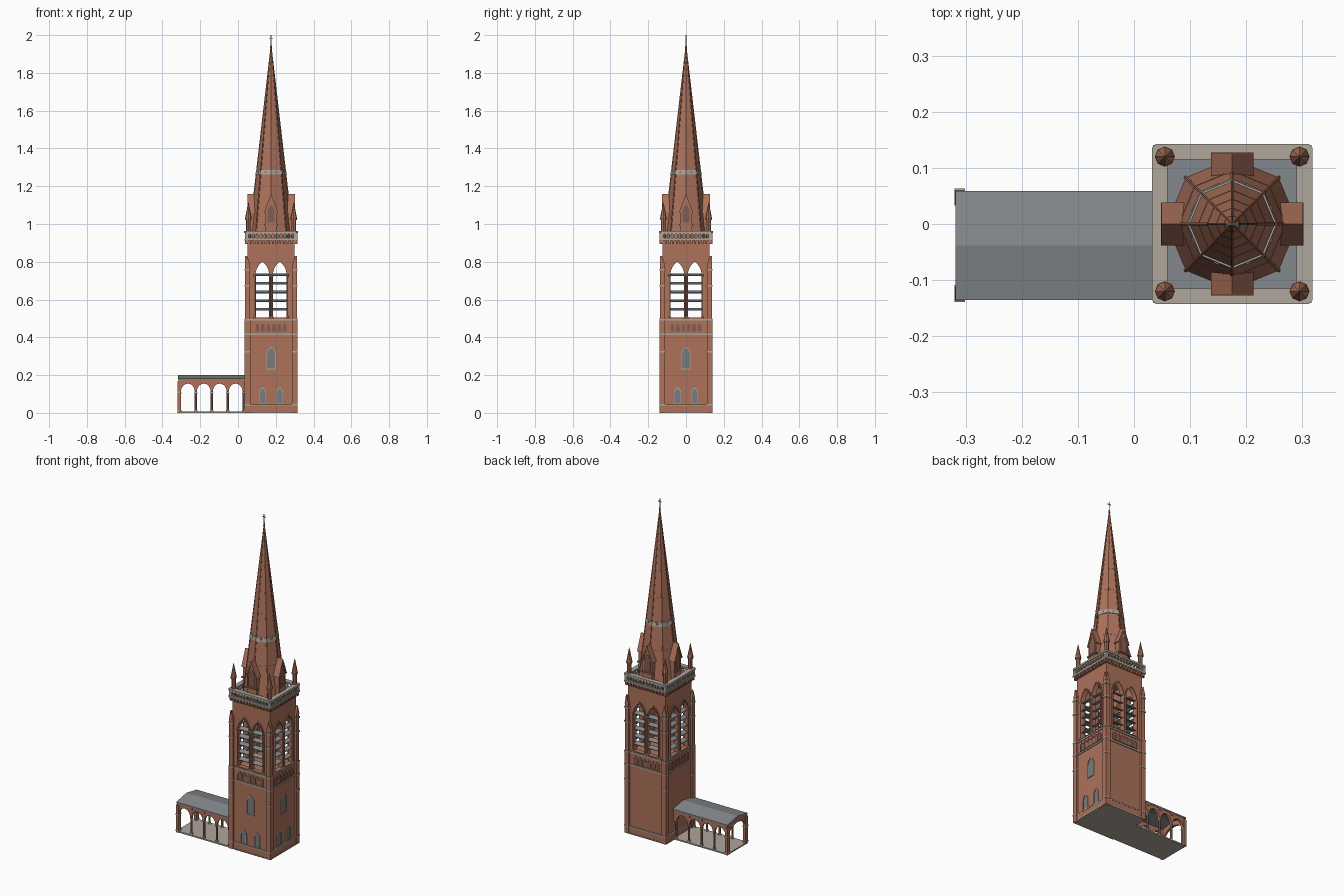
import bpy, bmesh
from math import cos, sin, pi, radians
from mathutils import Matrix, Vector

cube = bpy.data.objects.get("Cube")
if cube:
    bpy.data.objects.remove(cube)


def material(name, rgb):
    m = bpy.data.materials.new(name)
    m.use_nodes = True
    m.diffuse_color = (*rgb, 1)
    m.node_tree.nodes["Principled BSDF"].inputs["Base Color"].default_value = (*rgb, 1)
    return m


BRICK = material("red brick", (.42, .17, .105))
DARK = material("dark brick", (.22, .11, .085))
STONE = material("pale stone", (.43, .38, .33))
SLATE = material("slate", (.23, .25, .26))
GLASS = material("grey glass", (.19, .2, .21))

parts = {}
ONE = [Matrix()]
TOWER = Matrix.Translation((.175, 0, 0))
SIDES = [TOWER @ Matrix.Rotation(k * pi / 2, 4, 'Z') for k in range(4)]  # front, left, back, right
FRONT_LEFT = SIDES[:2]


def part(name, mat):
    return parts.setdefault(name, (bmesh.new(), mat))[0]


def box(name, mat, x, y, z, mats=ONE):
    """Box from (min, max) pairs, repeated for each matrix."""
    size = Vector((x[1] - x[0], y[1] - y[0], z[1] - z[0]))
    mid = Vector((sum(x), sum(y), sum(z))) / 2
    for m in mats:
        bmesh.ops.create_cube(part(name, mat), matrix=m @ Matrix.LocRotScale(mid, None, size))


def square(name, mat, half, z):
    box(name, mat, (-half, half), (-half, half), z, [TOWER])


def cone(name, mat, x, y, r0, r1, z, mats=ONE, sides=8):
    for m in mats:
        bmesh.ops.create_cone(part(name, mat), cap_ends=True, segments=sides, radius1=r0, radius2=r1,
                              depth=z[1] - z[0], matrix=m @ Matrix.Translation((x, y, sum(z) / 2)))


def plate(name, mat, outlines, thick, mats):
    """Flat shape with holes, extruded to a thickness."""
    cu = bpy.data.curves.new(name, 'CURVE')
    cu.dimensions, cu.fill_mode, cu.extrude = '2D', 'BOTH', thick / 2
    for pts in outlines:
        s = cu.splines.new('POLY')
        s.points.add(len(pts) - 1)
        for p, co in zip(s.points, pts):
            p.co = (*co, 0, 1)
        s.use_cyclic_u = True
    ob = bpy.data.objects.new(name, cu)
    base = bpy.data.meshes.new_from_object(ob)
    for m in mats:
        me = base.copy()
        me.transform(m)
        part(name, mat).from_mesh(me)
        bpy.data.meshes.remove(me)
    bpy.data.meshes.remove(base)
    bpy.data.objects.remove(ob)
    bpy.data.curves.remove(cu)


def upright(dist, mats=SIDES):
    """Stand a plate on tower sides at a distance from the axis."""
    return [m @ Matrix.Translation((0, -dist, 0)) @ Matrix.Rotation(pi / 2, 4, 'X') for m in mats]


def rect(x0, x1, z0, z1):
    return [(x0, z0), (x1, z0), (x1, z1), (x0, z1)]


def arc(cx, half, spring, top, lim=60, n=6):
    """Arch curve from right to left; lim 60 is pointed, 90 is round."""
    c, right = cos(radians(lim)), []
    for i in range(n + 1):
        a = radians(lim) * i / n
        right.append((half * (cos(a) - c) / (1 - c), spring + (top - spring) * sin(a) / sin(radians(lim))))
    return [(cx + x, z) for x, z in right] + [(cx - x, z) for x, z in right[-2::-1]]


def arch(cx, half, z0, spring, top, lim=60):
    return [(cx - half, z0), (cx + half, z0)] + arc(cx, half, spring, top, lim)


def window(name, cx, half, z0, spring, top, dist, mats, glass=GLASS, trim=STONE):
    plate(name + "_pane", glass, [arch(cx, half, z0, spring, top)], .004, upright(dist, mats))
    t = .004
    plate(name + "_trim", trim, [arch(cx, half + t, z0 - t, spring, top + t * 1.5),
                                 arch(cx, half, z0, spring, top)], .009, upright(dist, mats))


# tower base and shaft
square("tower_foot", STONE, .139, (0, .006))
square("plinth", BRICK, .136, (.006, .04))
square("lower_shaft", BRICK, .129, (.04, .5))
square("plinth_course", STONE, .137, (.038, .045))
for z in (.412, .488):
    square("string_courses", STONE, .134, (z, z + .009))

# corner buttresses, their stone bands and gablets
for c in (-.125, .125):
    box("lower_buttresses", BRICK, (c - .0145, c + .0145), (-.1395, -.11), (0, .5), SIDES)
    box("upper_buttresses", BRICK, (c - .012, c + .012), (-.138, -.113), (.5, .78), SIDES)
    for z in (.04, .32, .412, .49, .67, .755):
        box("buttress_bands", STONE, (c - .0158, c + .0158), (-.141, -.11), (z, z + .008), SIDES)
    gable = [(c - .014, .78), (c + .014, .78), (c, .83)]
    plate("buttress_gablets", BRICK, [gable], .018, upright(.129))

# windows of the lower stage
window("tall_window", 0, .021, .235, .31, .345, .1295, FRONT_LEFT)
for c in (-.045, .045):
    window("low_window", c, .015, .05, .105, .13, .1295, FRONT_LEFT)

# blind arcade between the string courses
for i in range(6):
    window("blind_arch", (i - 2.5) * .029, .0105, .43, .455, .472, .1295, SIDES, DARK, BRICK)

# belfry walls with paired openings
openings = [arch(c, .037, .505, .725, .8) for c in (-.046, .046)]
plate("belfry_walls", BRICK, [rect(-.125, .125, .497, .9)] + openings, .022, upright(.114))
for c in (-.046, .046):
    for edge, grow in ((.126, .007), (.129, .004)):
        plate("belfry_arch_trim", BRICK, [arch(c, .037 + grow, .5, .725, .8 + grow * 1.6),
                                          arch(c, .037, .505, .725, .8)], .006, upright(edge))
    for i in range(5):
        tilt = Matrix.Translation((c, -.113, .548 + i * .046)) @ Matrix.Rotation(radians(20), 4, 'X')
        box("louvres", SLATE, (-.037, .037), (-.014, .014), (-.002, .002), [m @ tilt for m in SIDES])
for x in (-.086, -.006, .006, .086):
    cone("belfry_shafts", BRICK, x, -.13, .005, .005, (.5, .725), SIDES)
    cone("belfry_capitals", STONE, x, -.13, .005, .008, (.72, .734), SIDES)
    cone("belfry_bases", STONE, x, -.13, .008, .005, (.5, .512), SIDES)

# cornice, corbels and balustrade
for i in range(14):
    x = (i - 6.5) * .0195
    box("corbels", BRICK, (x - .005, x + .005), (-.139, -.12), (.893, .912), SIDES)
square("cornice", STONE, .141, (.912, .921))
square("belfry_ceiling", BRICK, .124, (.885, .912))
square("roof_deck", SLATE, .118, (.92, .924))
holes = [arch((i - 5.5) * .021, .007, .926, .938, .948, 90) for i in range(12)]
plate("balustrade", STONE, [rect(-.139, .139, .92, .953)] + holes, .008, upright(.135))
h, k = .143, .136
rim = [(-k, -h), (k, -h), (h, -k), (h, k), (k, h), (-k, h), (-h, k), (-h, -k)]
plate("parapet_rail", STONE, [rim, rect(-.115, .115, -.115, .115)], .011,
      [TOWER @ Matrix.Translation((0, 0, .957))])

# corner pinnacles
cone("pinnacle_shafts", BRICK, .12, -.12, .012, .012, (.92, 1.03), SIDES)
cone("pinnacle_collars", BRICK, .12, -.12, .016, .018, (1.022, 1.032), SIDES)
cone("pinnacle_tips", BRICK, .12, -.12, .017, .001, (1.032, 1.115), SIDES)

# octagonal spire with ribs, rings and a stone band
FOOT, APEX, RADIUS = .922, 1.945, .117


def spire_radius(z):
    return RADIUS * (APEX - z) / (APEX - FOOT)


def spire_ring(name, mat, z, height, out):
    cone(name, mat, 0, 0, spire_radius(z) + out, spire_radius(z + height) + out, (z, z + height), [TOWER])


cone("spire", BRICK, 0, 0, RADIUS, .001, (FOOT, APEX), [TOWER])
for z in (1.12, 1.42, 1.56, 1.7, 1.82):
    spire_ring("spire_rings", BRICK, z, .004, .0012)
spire_ring("spire_band", STONE, 1.262, .024, .004)
lean = Vector((-RADIUS, 0, APEX - FOOT))
rib = Matrix.Translation((RADIUS / 2, 0, (FOOT + APEX) / 2)) @ lean.to_track_quat('Z', 'Y').to_matrix().to_4x4()
for i in range(8):
    turn = TOWER @ Matrix.Rotation(i * pi / 4, 4, 'Z')
    bmesh.ops.create_cone(part("spire_ribs", BRICK), cap_ends=True, segments=6, radius1=.0035, radius2=.002,
                          depth=lean.length, matrix=turn @ rib)
    face = turn @ Matrix.Rotation(pi / 8, 4, 'Z')
    d = (spire_radius(1.274) + .004) * cos(pi / 8)
    box("band_lights", GLASS, (d - .003, d + .002), (-.005, .005), (1.269, 1.279), [face])

# spire dormers
house = [(-.032, .922), (.032, .922), (.032, 1.07), (0, 1.145), (-.032, 1.07)]
plate("dormers", BRICK, [house], .075, upright(.083))
hood = [(-.038, 1.06), (-.03, 1.06), (0, 1.138), (.03, 1.06), (.038, 1.06), (0, 1.16)]
plate("dormer_roofs", BRICK, [hood], .08, upright(.086))
plate("dormer_sills", BRICK, [rect(-.038, .038, .993, 1.0)], .014, upright(.12))
window("dormer_window", 0, .019, 1.008, 1.065, 1.1, .121, SIDES, DARK, BRICK)

# finial cross
cone("finial", BRICK, 0, 0, .006, .003, (1.93, 1.95), [TOWER])
box("cross_upright", SLATE, (-.0018, .0018), (-.0018, .0018), (1.94, 2), [TOWER])
box("cross_arm", SLATE, (-.011, .011), (-.0018, .0018), (1.982, 1.986), [TOWER])

# cloister walk: floor, side arcades and columns
WEST, EAST, SOUTH, NORTH = -.316, .045, -.131, .055
MID = (SOUTH + NORTH) / 2
box("walk_floor", STONE, (-.318, EAST), (SOUTH - .003, NORTH + .003), (0, .008))
step = .0845
side = [(WEST, .108)]
for i in range(4):
    side += arc(WEST + .008 + step * (i + .5), .037, .11, .155, 90)[::-1]
side += [(EAST, .108), (EAST, .178), (WEST, .178)]
for y in (SOUTH + .007, NORTH - .007):
    plate("arcade_walls", BRICK, [side], .014, [Matrix.Translation((0, y, 0)) @ Matrix.Rotation(pi / 2, 4, 'X')])
    for i in range(5):
        x = WEST + .008 + step * i
        cone("arcade_columns", BRICK, x, y, .006, .006, (.008, .1))
        cone("arcade_capitals", STONE, x, y, .006, .0095, (.098, .109))
        cone("arcade_column_bases", STONE, x, y, .0095, .006, (.008, .02))
        out = .01 if y > MID else -.01
        if 0 < i < 4:
            box("arcade_pilasters", BRICK, (x - .01, x + .01), sorted((y, y + out)), (.16, .178))

# end wall with one wide arch, and corner piers
end = [(SOUTH, .108)] + arc(MID, .078, .11, .162, 90)[::-1] + [(NORTH, .108), (NORTH, .176), (MID, .194), (SOUTH, .176)]
ACROSS = Matrix(((0, 0, 1, 0), (1, 0, 0, 0), (0, 1, 0, 0), (0, 0, 0, 1)))
plate("end_wall", BRICK, [end], .014, [Matrix.Translation((WEST + .007, 0, 0)) @ ACROSS])
for y0, y1 in ((SOUTH - .006, SOUTH + .02), (NORTH - .02, NORTH + .006)):
    box("corner_piers", BRICK, (-.319, -.303), (y0, y1), (0, .165))
    for z in (.008, .104):
        box("pier_bands", STONE, (-.32, -.301), (y0 - .002, y1 + .002), (z, z + .008))

# low pitched roof
slope = [(SOUTH - .004, .173), (MID, .191), (NORTH + .004, .173),
         (NORTH + .004, .182), (MID, .2), (SOUTH - .004, .182)]
plate("walk_roof", SLATE, [slope], .366, [Matrix.Translation((-.135, 0, 0)) @ ACROSS])

# turn every part into an object
for name, (bm, mat) in parts.items():
    bmesh.ops.remove_doubles(bm, verts=bm.verts, dist=.00001)
    bmesh.ops.recalc_face_normals(bm, faces=bm.faces)
    for f in bm.faces:
        f.material_index, f.smooth = 0, False
    me = bpy.data.meshes.new(name)
    bm.to_mesh(me)
    bm.free()
    me.materials.append(mat)
    bpy.context.collection.objects.link(bpy.data.objects.new(name, me))
